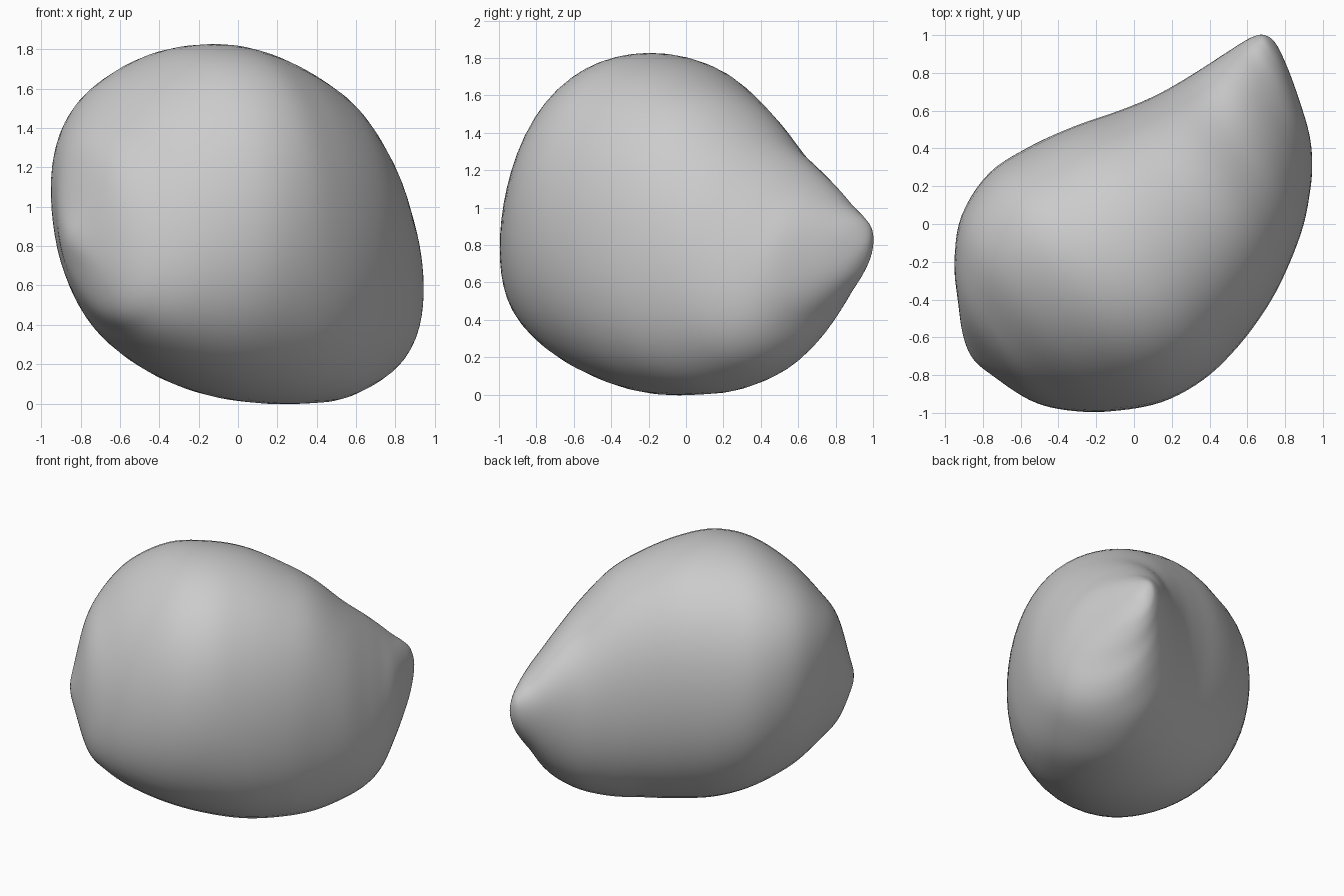
import bpy
import bmesh
import math
from mathutils import Vector

SIDES = 56          # points around each cross-section
STEPS = 5           # in-between rings per profile section
FULLNESS = 0.035    # how much the cross-sections bulge at the diagonals

# The body lies along a level diagonal, from its blunt end to its tip
ALONG = Vector((0.8, 0.6, 0))
ACROSS = Vector((-0.6, 0.8, 0))
UP = Vector((0, 0, 1))

# Oval sections: distance along, centre across, half width,
# centre height, half height, lean
SECTIONS = [
    (-1.11, -.06, 0, .845, 0, .2),
    (-1.08, -.065, .13, .85, .145, .25),
    (-1, -.1, .315, .885, .405, .32),
    (-.88, -.08, .49, .915, .555, .27),
    (-.7, -.065, .65, .94, .71, .16),
    (-.45, -.083, .759, .95, .84, .07),
    (-.2, -.11, .77, .93, .897, .03),
    (.05, -.122, .728, .893, .893, .05),
    (.3, -.124, .651, .842, .842, .05),
    (.5, -.102, .578, .792, .775, .04),
    (.7, -.052, .502, .73, .65, .06),
    (.85, .009, .429, .7, .535, .16),
    (.95, .063, .368, .7, .43, .23),
    (1.03, .127, .298, .73, .315, .24),
    (1.1, .217, .197, .76, .215, .26),
    (1.15, .288, .1, .785, .122, .3),
    (1.174, .32, 0, .8, 0, .3),
]


def remove_default_cube():
    cube = bpy.data.objects.get("Cube")
    if cube:
        bpy.data.objects.remove(cube, do_unlink=True)


def make_material(name, colour):
    material = bpy.data.materials.new(name)
    material.use_nodes = True
    material.diffuse_color = colour
    shader = material.node_tree.nodes["Principled BSDF"]
    shader.inputs["Base Color"].default_value = colour
    return material


def mirrored(section):
    """Continue the profile past a pole so that the end comes out round."""
    along, across, width, height, rise, lean = section
    return (along, across, -width, height, -rise, lean)


def spline(a, b, c, d, t):
    """Smooth curve from b to c, with a and d as neighbours."""
    return b + t / 2 * (c - a + t * (2 * a - 5 * b + 4 * c - d
                                     + t * (3 * (b - c) + d - a)))


def smooth_sections(profile):
    """Fill in rings between the profile sections, leaving out both poles."""
    padded = [mirrored(profile[1])] + profile + [mirrored(profile[-2])]
    sections = []
    for i in range(len(profile) - 1):
        for step in range(STEPS):
            neighbours = zip(*padded[i:i + 4])
            sections.append([spline(*values, step / STEPS) for values in neighbours])
    return sections[1:]


def add_ring(bm, section):
    """One leaning, slightly full oval across the body."""
    along, across, width, height, rise, lean = section
    ring = []
    for i in range(SIDES):
        angle = math.tau * i / SIDES
        bulge = 1 + FULLNESS * math.sin(2 * angle - lean) ** 2
        sideways = across + width * math.cos(angle - lean) * bulge
        upward = height + rise * math.sin(angle) * bulge
        ring.append(bm.verts.new(ALONG * along + ACROSS * sideways + UP * upward))
    return ring


def add_pole(bm, section, ring):
    """Close an open end with a fan of faces."""
    along, across, _, height, _, _ = section
    pole = bm.verts.new(ALONG * along + ACROSS * across + UP * height)
    for i in range(SIDES):
        bm.faces.new((pole, ring[i], ring[(i + 1) % SIDES]))


def build_body(material):
    bm = bmesh.new()
    rings = [add_ring(bm, section) for section in smooth_sections(SECTIONS)]
    for first, second in zip(rings, rings[1:]):
        for i in range(SIDES):
            j = (i + 1) % SIDES
            bm.faces.new((first[i], first[j], second[j], second[i]))
    add_pole(bm, SECTIONS[0], rings[0])
    add_pole(bm, SECTIONS[-1], rings[-1])
    bmesh.ops.recalc_face_normals(bm, faces=bm.faces)
    for face in bm.faces:
        face.smooth = True
    mesh = bpy.data.meshes.new("pebble_body")
    bm.to_mesh(mesh)
    bm.free()
    mesh.materials.append(material)
    body = bpy.data.objects.new("pebble_body", mesh)
    bpy.context.collection.objects.link(body)
    return body


remove_default_cube()
stone_grey = make_material("stone_grey", (0.6, 0.6, 0.6, 1))
build_body(stone_grey)
